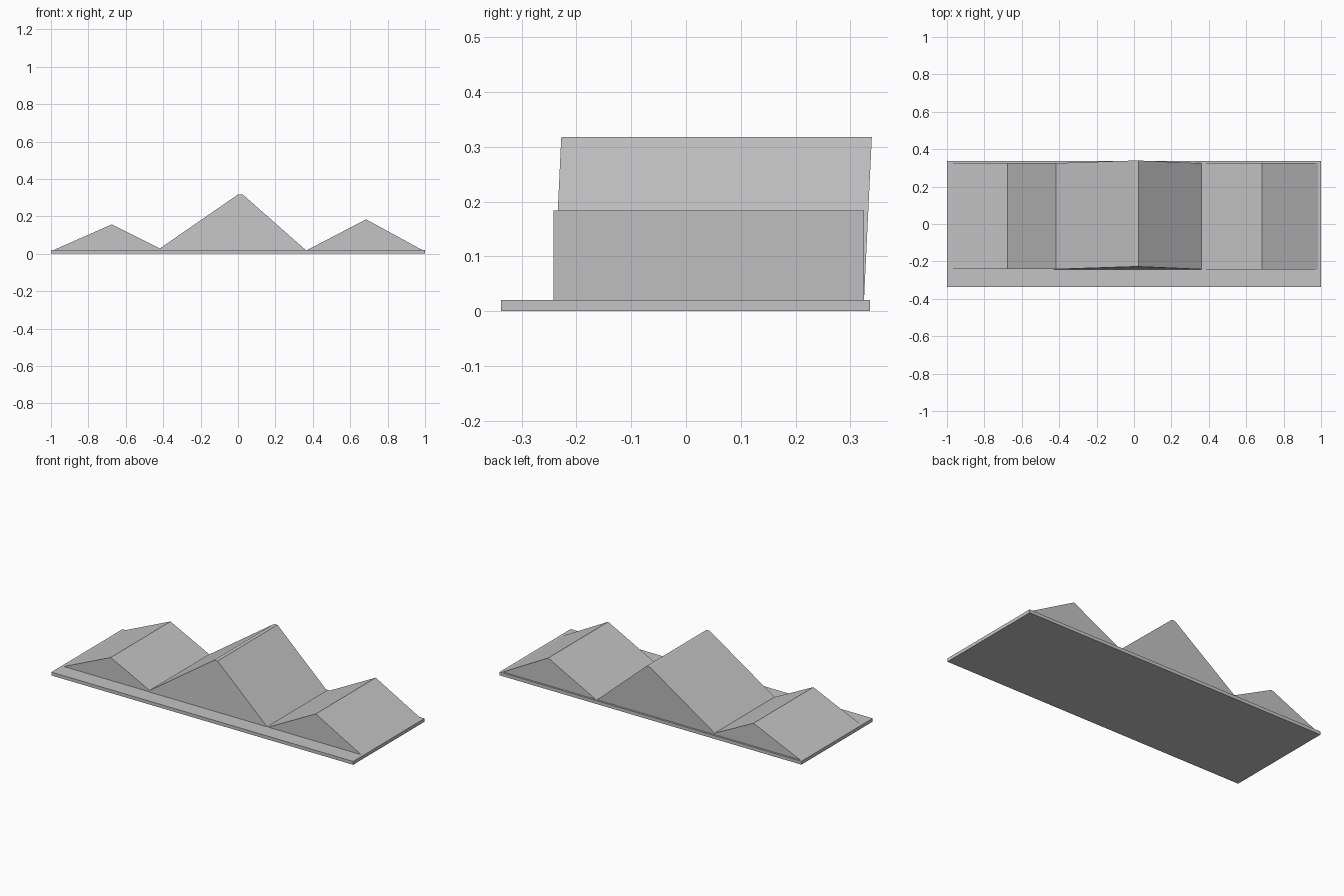
import bpy

if "Cube" in bpy.data.objects:
    bpy.data.objects.remove(bpy.data.objects["Cube"])

grey = bpy.data.materials.new("plain_grey")
grey.diffuse_color = (0.55, 0.55, 0.55, 1)
grey.use_nodes = True
grey.node_tree.nodes["Principled BSDF"].inputs["Base Color"].default_value = grey.diffuse_color


def prism(name, profile, y_front, y_back, lean=0.0):
    """Extrude an x-z profile along y; lean shifts y with height above the slab."""
    n = len(profile)
    verts = [(x, y + lean * (z - 0.02), z)
             for y in (y_front, y_back) for x, z in profile]
    faces = [tuple(range(n)), tuple(reversed(range(n, 2 * n)))]
    faces += [((i + 1) % n, i, n + i, n + (i + 1) % n) for i in range(n)]
    mesh = bpy.data.meshes.new(name)
    mesh.from_pydata(verts, [], faces)
    mesh.materials.append(grey)
    obj = bpy.data.objects.new(name, mesh)
    bpy.context.collection.objects.link(obj)
    return obj


# Thin rectangular slab
prism("base_slab", [(-1, 0), (1, 0), (1, 0.02), (-1, 0.02)], -0.338, 0.336)

# Three ridges standing on the slab, the tall one leaning slightly back
prism("left_ridge", [(-0.985, 0.02), (-0.40, 0.02), (-0.675, 0.157)],
      -0.24, 0.325)
prism("middle_ridge", [(-0.43, 0.02), (0.362, 0.02), (0.024, 0.318), (0.002, 0.318)],
      -0.242, 0.325, 0.048)
prism("right_ridge", [(0.37, 0.02), (0.985, 0.02), (0.685, 0.184)],
      -0.242, 0.325)
